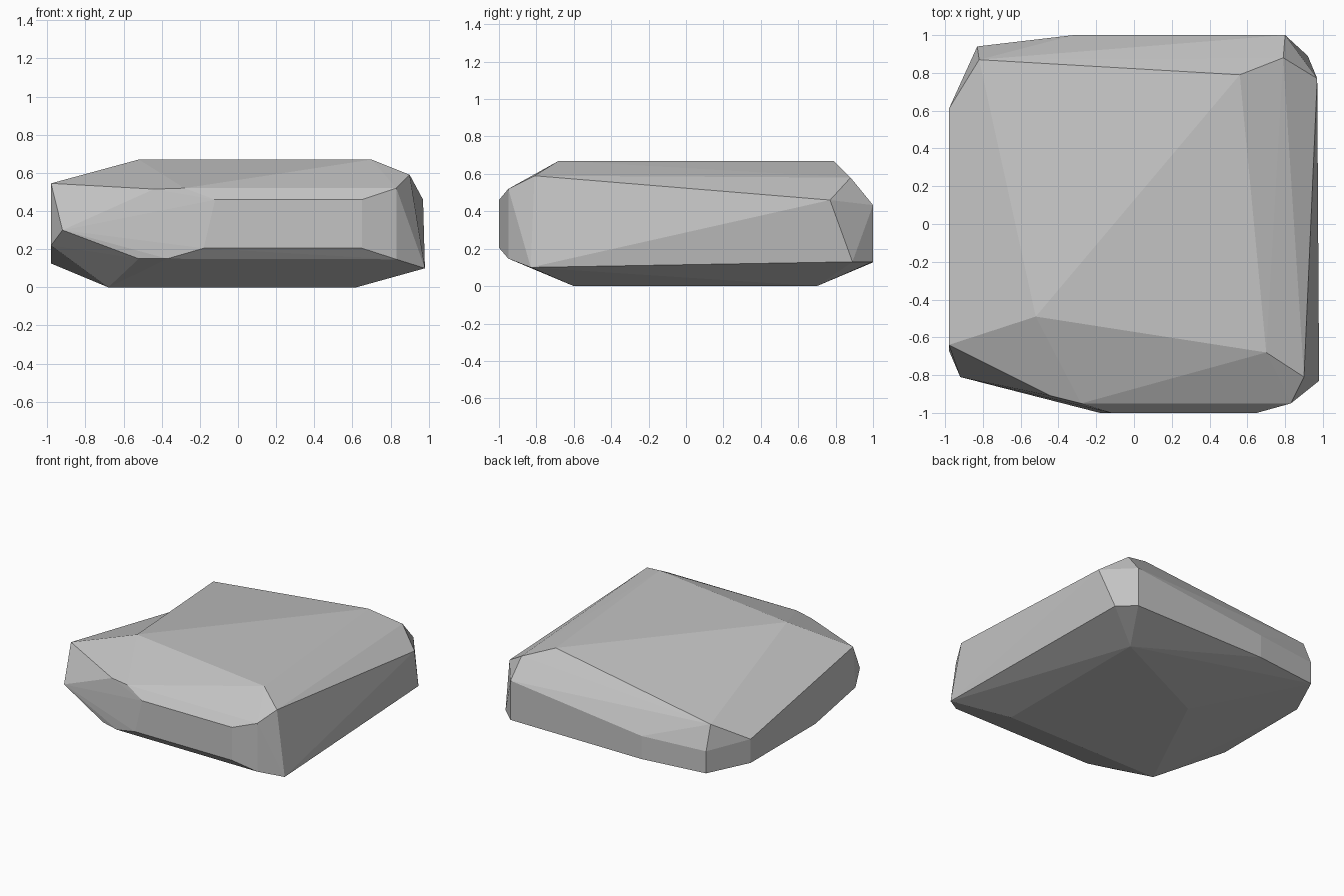
import bpy
import bmesh

# Remove the default object
default = bpy.data.objects.get("Cube")
if default:
    bpy.data.objects.remove(default, do_unlink=True)

# Stone colour
stone = bpy.data.materials.new("light_grey_stone")
stone.use_nodes = True
grey = (0.55, 0.55, 0.55, 1)
stone.diffuse_color = grey
stone.node_tree.nodes["Principled BSDF"].inputs["Base Color"].default_value = grey

# Four corners of the slightly hollow shoulder on the low side
ridge_front = (-.52, -.49, .67)
ridge_back = (-.82, .87, .48)
shoulder_back = (-.98, .61, .308)
shoulder_front = (-.98, -.64, .545)
shoulder = [ridge_front, ridge_back, shoulder_back, shoulder_front]

# Top plateau
plateau = [(.7, -.68, .67), (.56, .79, .67)]

# Upper rim, running round from the front
upper_rim = [
    (-.44, -.91, .515), (-.28, -.95, .52), (-.12, -1, .46),
    (.65, -1, .46), (.83, -.95, .52), (.9, -.81, .59),
    (.97, .77, .46), (.79, .88, .58), (.8, 1, .433),
    (-.32, 1, .305), (-.83, .94, .3),
]

# Lower rim, running round from the front
lower_rim = [
    (-.92, -.81, .3), (-.52, -.905, .15), (-.37, -.95, .15),
    (-.18, -1, .205), (.65, -1, .205), (.83, -.95, .147),
    (.98, -.83, .1), (.92, .89, .13), (.8, 1, .13),
    (-.32, 1, .127), (-.83, .94, .13), (-.98, .61, .125),
    (-.98, -.18, .125), (-.98, -.67, .22),
]

# Flat underside
base = [(.62, .7, 0), (.62, -.6, 0), (-.68, -.6, 0), (-.25, .29, 0)]


def add_points(bm, points):
    return [bm.verts.new(point) for point in points]


# Wrap the chiselled corners in flat facets
bm = bmesh.new()
corners = add_points(bm, shoulder)
add_points(bm, plateau + upper_rim + lower_rim + base)
bmesh.ops.convex_hull(bm, input=bm.verts[:], use_existing_faces=False)

# Replace the facets over the shoulder with one hollow facet
covering = [f for f in bm.faces if all(v in corners for v in f.verts)]
bmesh.ops.delete(bm, geom=covering, context='FACES')
bm.faces.new(corners)

# Tidy up: merge coplanar facets and drop unused points
flat_edges = [e for e in bm.edges
              if len(e.link_faces) == 2 and e.calc_face_angle(1) < 0.01
              and not all(v in corners for v in e.verts)]
bmesh.ops.dissolve_edges(bm, edges=flat_edges, use_verts=False)
bmesh.ops.delete(bm, geom=[v for v in bm.verts if not v.link_faces], context='VERTS')
bm.normal_update()

mesh = bpy.data.meshes.new("rock")
bm.to_mesh(mesh)
bm.free()
mesh.materials.append(stone)
mesh.shade_flat()
rock = bpy.data.objects.new("rock", mesh)
bpy.context.collection.objects.link(rock)
